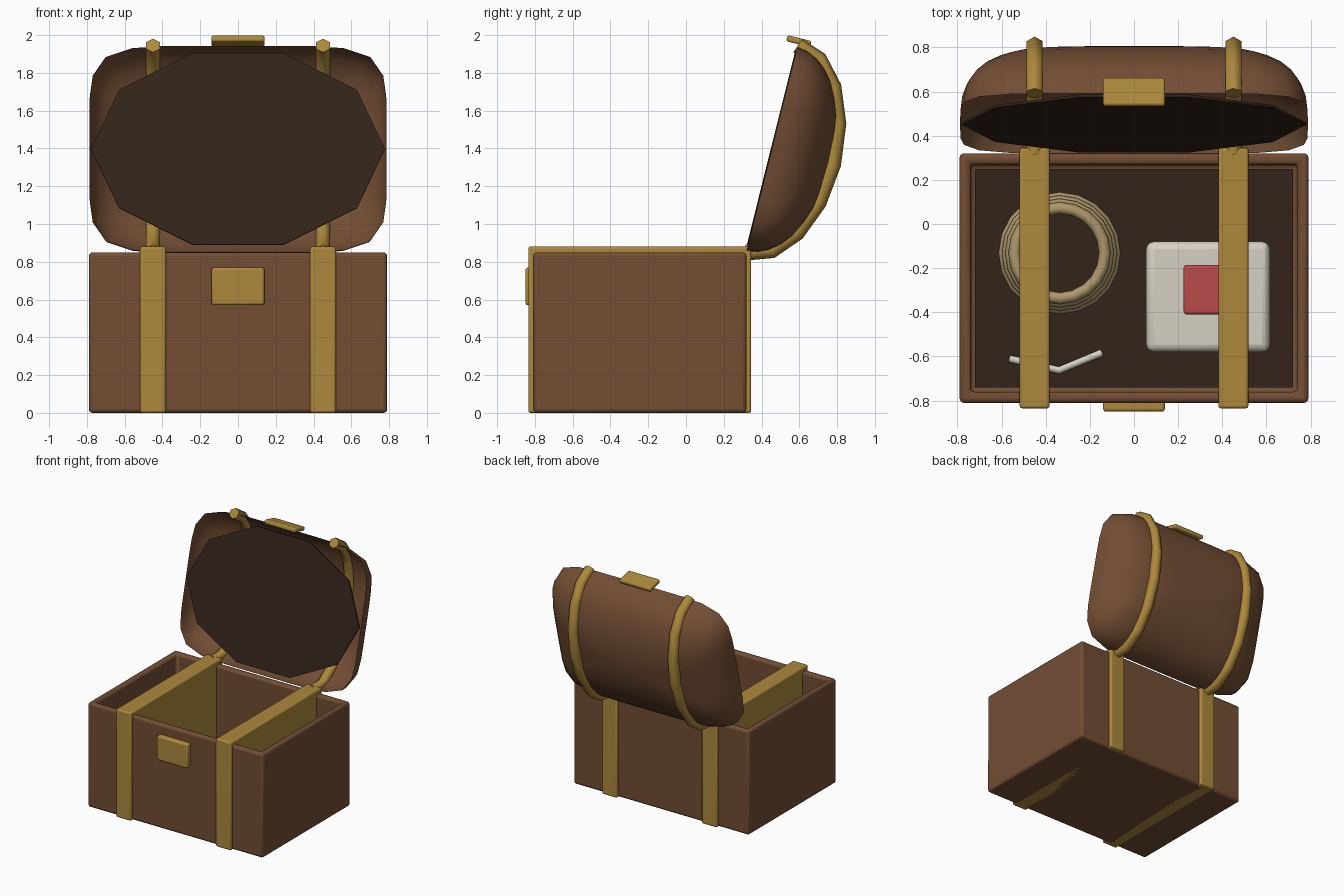
import bpy, bmesh, math
from mathutils import Matrix, Vector

if "Cube" in bpy.data.objects:
    bpy.data.objects.remove(bpy.data.objects["Cube"])


def material(name, rgb):
    m = bpy.data.materials.new(name)
    m.diffuse_color = (*rgb, 1)
    m.use_nodes = True
    m.node_tree.nodes["Principled BSDF"].inputs["Base Color"].default_value = m.diffuse_color
    return m


BROWN = material("leather", (0.17, 0.075, 0.034))
GOLD = material("brass", (0.42, 0.25, 0.045))
DARK = material("lining", (0.032, 0.017, 0.010))
WHITE = material("cloth", (0.68, 0.64, 0.55))
RED = material("red", (0.50, 0.07, 0.07))
TAN = material("rope", (0.42, 0.31, 0.15))

# Frame of the opened lid: origin at the middle of its rim, local z out of the dome
LID = Matrix.Translation((0, 0.455, 1.397)) @ Matrix.Rotation(math.radians(-104), 4, 'X')


def finish(name, bm, mat, matrix=None, bevel=0, angle=40):
    bmesh.ops.recalc_face_normals(bm, faces=bm.faces)
    me = bpy.data.meshes.new(name)
    bm.to_mesh(me)
    bm.free()
    ob = bpy.data.objects.new(name, me)
    bpy.context.collection.objects.link(ob)
    me.materials.append(mat)
    if matrix:
        ob.matrix_world = matrix
    if bevel:
        mod = ob.modifiers.new("bevel", 'BEVEL')
        mod.width, mod.segments = bevel, 3
    bpy.ops.object.select_all(action='DESELECT')
    ob.select_set(True)
    bpy.context.view_layer.objects.active = ob
    bpy.ops.object.shade_smooth_by_angle(angle=math.radians(angle))
    return ob


def box_mesh(lo, hi):
    bm = bmesh.new()
    bmesh.ops.create_cube(bm, size=1)
    lo, hi = Vector(lo), Vector(hi)
    for v in bm.verts:
        v.co = (lo + hi) / 2 + v.co * (hi - lo)
    return bm


def box(name, lo, hi, mat, bevel, matrix=None):
    return finish(name, box_mesh(lo, hi), mat, matrix, bevel)


def tube(name, path, axis, radius, sides, mat, matrix=None, angle=40):
    """Sweep a regular polygon along an open path lying across the given axis."""
    bm = bmesh.new()
    path = [Vector(p) for p in path]
    axis = Vector(axis)
    rings = []
    for i, p in enumerate(path):
        d = (path[min(i + 1, len(path) - 1)] - path[max(i - 1, 0)]).normalized()
        out = d.cross(axis).normalized()
        ring = []
        for k in range(sides):
            a = 2 * math.pi * k / sides
            ring.append(bm.verts.new(p + radius * (math.cos(a) * out + math.sin(a) * axis)))
        rings.append(ring)
    for r, s in zip(rings, rings[1:]):
        for k in range(sides):
            j = (k + 1) % sides
            bm.faces.new((r[k], r[j], s[j], s[k]))
    bm.faces.new(rings[0])
    bm.faces.new(rings[-1])
    return finish(name, bm, mat, matrix, angle=angle)


# Hollow trunk body
bm = box_mesh((-0.79, -0.81, 0), (0.79, 0.32, 0.85))
top = max(bm.faces, key=lambda f: f.calc_center_median().z)
bmesh.ops.inset_region(bm, faces=[top], thickness=0.07)
ext = bmesh.ops.extrude_discrete_faces(bm, faces=[top])
for v in ext['faces'][0].verts:
    v.co.z = 0.07
finish("trunk_body", bm, BROWN, bevel=0.02)
box("trunk_floor_lining", (-0.72, -0.74, 0.06), (0.72, 0.25, 0.08), DARK, 0)

# Broad bands through the body, and the lock plate
for side, s in (("left", -1), ("right", 1)):
    box("body_band_" + side, (s * 0.45 - 0.068, -0.835, 0),
        (s * 0.45 + 0.068, 0.345, 0.88), GOLD, 0.012)
box("lock_plate", (-0.14, -0.85, 0.57), (0.14, -0.80, 0.77), GOLD, 0.014)

# Domed lid shell: rounded-rectangle rim closing to a barrel top
bm = bmesh.new()
N, M = 40, 9
rings = []
for j in range(M):
    phi = math.pi / 2 * j / M
    ring = []
    for i in range(N):
        a = 2 * math.pi * i / N
        c, s = math.cos(a), math.sin(a)
        r = (abs(c) ** 6 + abs(s) ** 6) ** (-1 / 6)
        ring.append(bm.verts.new((0.787 * r * c * math.cos(phi) ** 0.55,
                                  0.563 * r * s * math.cos(phi),
                                  0.333 * math.sin(phi))))
    rings.append(ring)
for r, s in zip(rings, rings[1:]):
    for i in range(N):
        k = (i + 1) % N
        bm.faces.new((r[i], r[k], s[k], s[i]))
pole = bm.verts.new((0, 0, 0.333))
for i in range(N):
    bm.faces.new((rings[-1][i], rings[-1][(i + 1) % N], pole))
finish("lid_shell", bm, BROWN, LID, angle=60)

# Ten-sided dark lining in the lid opening
bm = bmesh.new()
bmesh.ops.create_cone(bm, cap_ends=True, segments=10, radius1=1, radius2=1, depth=0.012)
bm.transform(Matrix.Diagonal((0.778, 0.549, 1, 1)) @ Matrix.Rotation(math.pi / 2, 4, 'Z'))
finish("lid_lining", bm, DARK, LID)

# Straps over the lid
for side, s in (("left", -1), ("right", 1)):
    arc = [(s * 0.45, -0.565 * math.cos(math.pi * k / 8), 0.334 * math.sin(math.pi * k / 8))
           for k in range(9)]
    tube("lid_strap_" + side, arc, (1, 0, 0), 0.042, 6, GOLD, LID, 65)

# Hasp on the lid's free edge
box("lid_hasp", (-0.14, -0.605, -0.065), (0.14, -0.572, 0.065), GOLD, 0.01, LID)

# Contents: coiled rope
for n in range(4):
    bm = bmesh.new()
    major, minor, U, V = 0.25 - 0.015 * n, 0.027, 20, 8
    grid = []
    for i in range(U):
        a = 2 * math.pi * i / U
        grid.append([bm.verts.new(((major + minor * math.cos(b)) * math.cos(a),
                                   (major + minor * math.cos(b)) * math.sin(a),
                                   minor * math.sin(b)))
                     for b in (2 * math.pi * k / V for k in range(V))])
    for i in range(U):
        for k in range(V):
            p, q, l = grid[i], grid[(i + 1) % U], (k + 1) % V
            bm.faces.new((p[k], q[k], q[l], p[l]))
    finish("rope_coil_%d" % (n + 1), bm, TAN,
           Matrix.Translation((-0.337, -0.132, 0.107 + 0.045 * n)), angle=60)

# Contents: folded cloth with a red block on top
box("folded_cloth", (0.055, -0.58, 0.08), (0.615, -0.08, 0.24), WHITE, 0.035)
box("red_block", (0.225, -0.41, 0.23), (0.445, -0.185, 0.30), RED, 0.014)

# Contents: bent pale stick
tube("bent_stick", [(-0.565, -0.61, 0.10), (-0.34, -0.663, 0.10), (-0.145, -0.583, 0.10)],
     (0, 0, 1), 0.017, 8, WHITE, angle=60)
